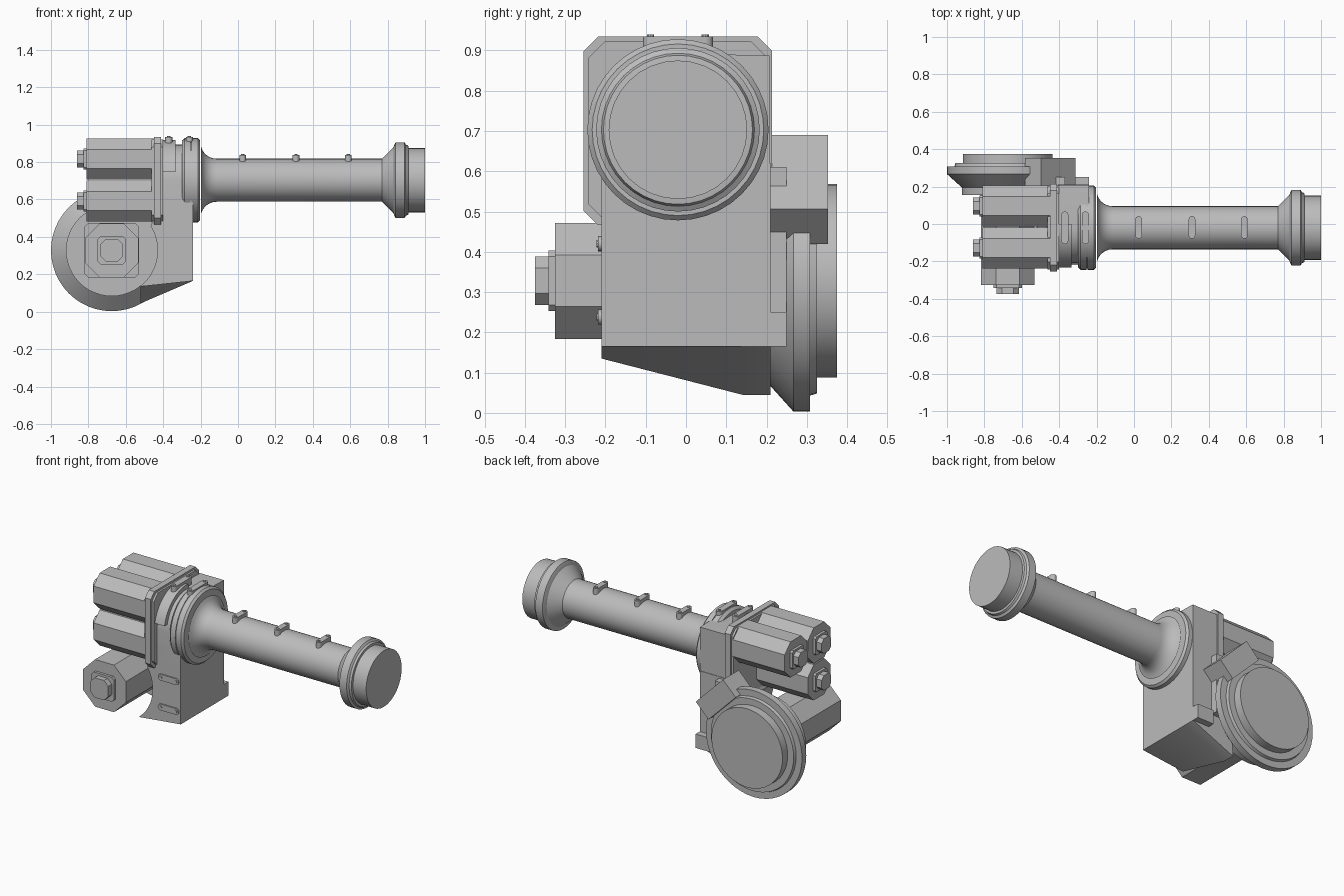
import bpy, bmesh
from math import sin, cos, pi, radians

if "Cube" in bpy.data.objects:
    bpy.data.objects.remove(bpy.data.objects["Cube"])

GREY = (0.5, 0.5, 0.5, 1)
metal = bpy.data.materials.new("plain grey")
metal.use_nodes = True
metal.diffuse_color = GREY
metal.node_tree.nodes["Principled BSDF"].inputs["Base Color"].default_value = GREY


def finish(name, bm, bevel=0):
    bmesh.ops.remove_doubles(bm, verts=bm.verts, dist=1e-5)
    bmesh.ops.recalc_face_normals(bm, faces=bm.faces)
    mesh = bpy.data.meshes.new(name)
    bm.to_mesh(mesh)
    bm.free()
    ob = bpy.data.objects.new(name, mesh)
    bpy.context.collection.objects.link(ob)
    mesh.materials.append(metal)
    if bevel:
        mod = ob.modifiers.new("bevel", 'BEVEL')
        mod.width, mod.segments = bevel, 2
    bpy.ops.object.select_all(action='DESELECT')
    ob.select_set(True)
    bpy.context.view_layer.objects.active = ob
    bpy.ops.object.shade_smooth_by_angle(angle=radians(30))
    return ob


def loft(name, sections):
    """Skin a list of closed rings of 3D points and cap both ends."""
    bm = bmesh.new()
    rings = [[bm.verts.new(p) for p in s] for s in sections]
    n = len(rings[0])
    for a, b in zip(rings, rings[1:]):
        for i in range(n):
            j = (i + 1) % n
            bm.faces.new((a[i], a[j], b[j], b[i]))
    bm.faces.new(rings[0])
    bm.faces.new(rings[-1])
    return finish(name, bm)


def place(axis, t, u, v):
    return {'x': (t, u, v), 'y': (u, t, v), 'z': (u, v, t)}[axis]


def prism(name, axis, outline, t0, t1):
    return loft(name, [[place(axis, t, u, v) for u, v in outline] for t in (t0, t1)])


def arc(cu, cv, r, a0, a1, n):
    angles = [radians(a0 + (a1 - a0) * i / n) for i in range(n + 1)]
    return [(cu + r * cos(a), cv + r * sin(a)) for a in angles]


def lathe(name, axis, centre, profile, sides=40):
    cu, cv = centre
    ring = [2 * pi * i / sides for i in range(sides)]
    return loft(name, [[place(axis, t, cu + r * cos(a), cv + r * sin(a)) for a in ring]
                       for t, r in profile])


def octagon(cu, cv, half, cut):
    h, k = half, half - cut
    pts = [(h, -k), (h, k), (k, h), (-k, h), (-h, k), (-h, -k), (-k, -h), (k, -h)]
    return [(cu + u, cv + v) for u, v in pts]


def box(name, lo, hi):
    x0, y0, z0 = lo
    x1, y1, z1 = hi
    return prism(name, 'z', [(x0, y0), (x1, y0), (x1, y1), (x0, y1)], z0, z1)


def pill(name, axis, centre, half, r, t0, t1, along_u):
    """Rounded bar with two bolt heads on its t1 face."""
    cu, cv = centre
    du, dv = (half - r, 0) if along_u else (0, half - r)
    start = -90 if along_u else 0
    outline = (arc(cu + du, cv + dv, r, start, start + 180, 8)
               + arc(cu - du, cv - dv, r, start + 180, start + 360, 8))
    prism(name, axis, outline, t0, t1)
    tip = t1 + (0.004 if t1 > t0 else -0.004)
    for s in (-1, 1):
        prism(name + "_bolt", axis, arc(cu + s * du, cv + s * dv, r * 0.5, 0, 324, 9), t0, tip)


def motor(name, axis, centre, half, cut, back, front):
    """Eight-sided motor whose stepped end cap sits beyond the front end."""
    cu, cv = centre
    prism(name, axis, octagon(cu, cv, half, cut), back, front)
    prism(name + "_end_plate", axis, octagon(cu, cv, half * 0.52, half * 0.1), front, front - 0.016)
    prism(name + "_end_cap", axis, octagon(cu, cv, half * 0.42, half * 0.2), front, front - 0.05)


ARM = (-0.02, 0.703)      # y, z of the arm axis
WHEEL = (-0.675, 0.328)   # x, z of the rear joint axis

# Arm: flange, filleted neck, tube, flared end and end plug
fillet = [(-0.115 - 0.085 * cos(a), 0.2 - 0.085 * sin(a))
          for a in (pi / 12 * i for i in range(1, 7))]
lathe("arm_tube", 'x', ARM,
      fillet + [(0.77, 0.115), (0.835, 0.18)], 40)
lathe("shoulder_flange", 'x', ARM,
      [(-0.30, 0.21), (-0.285, 0.225), (-0.253, 0.225), (-0.253, 0.219),
       (-0.248, 0.219), (-0.248, 0.225), (-0.215, 0.225), (-0.203, 0.213)])
lathe("wrist_ring", 'x', ARM,
      [(0.832, 0.18), (0.842, 0.203), (0.89, 0.203), (0.898, 0.19), (0.91, 0.185), (0.912, 0.17)])
lathe("wrist_plug", 'x', ARM, [(0.89, 0.172), (1.0, 0.172)], 32)

# Lugs on the arm, the shoulder and the housing front
for x in (0.025, 0.31, 0.59):
    pill("arm_lug", 'z', (x, -0.018), 0.06, 0.018, 0.8, 0.838, False)
for x in (-0.37, -0.26):
    pill("shoulder_lug", 'z', (x, -0.02), 0.087, 0.019, 0.88, 0.935, False)
for z in (0.42, 0.238):
    pill("housing_lug", 'y', (-0.32, z), 0.07, 0.019, -0.2, -0.218, True)

# Housing: hollowed left side, underside falling away toward the back
def housing_section(y, low):
    hollow = arc(*WHEEL, 0.245, 32, -50, 12)
    pts = [(-0.24, 0.165), (-0.24, 0.62), (-0.4, 0.62)] + hollow + [(-0.52, low)]
    return [(x, y, z) for x, z in pts]


loft("lower_housing", [housing_section(-0.21, 0.135), housing_section(0.14, 0.045),
                       housing_section(0.21, 0.045)])
prism("upper_housing", 'x',
      [(-0.21, 0.5), (0.207, 0.5), (0.207, 0.887)] + arc(*ARM, 0.19, 90, 180, 10), -0.42, -0.24)
prism("upper_collar", 'x',
      [(0.0, 0.745), (0.0, 0.915)] + arc(*ARM, 0.216, 90, 168, 10), -0.41, -0.335)
box("housing_rear_tab", (-0.35, 0.2, 0.165), (-0.24, 0.25, 0.25))
box("joint_bracket", (-0.5, 0.15, 0.25), (-0.37, 0.25, 0.61))

# Upper motor group on a shared chamfered plate
prism("motor_plate", 'x', octagon(-0.02, 0.7, 0.234, 0.035), -0.45, -0.412)
prism("motor_plate_rim", 'x', octagon(-0.02, 0.7, 0.222, 0.04), -0.462, -0.40)
for y, z in ((-0.128, 0.817), (0.096, 0.817), (-0.128, 0.592)):
    motor("upper_motor", 'x', (y, z), 0.109, 0.058, -0.45, -0.81)

# Rear joint wheel
lathe("joint_wheel", 'y', WHEEL,
      [(0.155, 0.245), (0.195, 0.245), (0.267, 0.325), (0.308, 0.325), (0.308, 0.285),
       (0.325, 0.28), (0.325, 0.24), (0.375, 0.24)], 48)

# Stop block pointing diagonally up and inward from the wheel
k = 0.5 ** 0.5
block = [(WHEEL[0] + k * (r - w), WHEEL[1] + k * (r + w))
         for r, w in ((0.26, -0.13), (0.382, -0.13), (0.382, 0.13), (0.26, 0.13))]
prism("joint_stop_block", 'y', block, 0.2, 0.353)

# Lower motor facing forward, with its mounting plate
motor("lower_motor", 'y', (-0.675, 0.328), 0.144, 0.08, 0.16, -0.325)
prism("lower_motor_plate", 'y', octagon(-0.675, 0.328, 0.146, 0.02), 0.16, 0.1)
